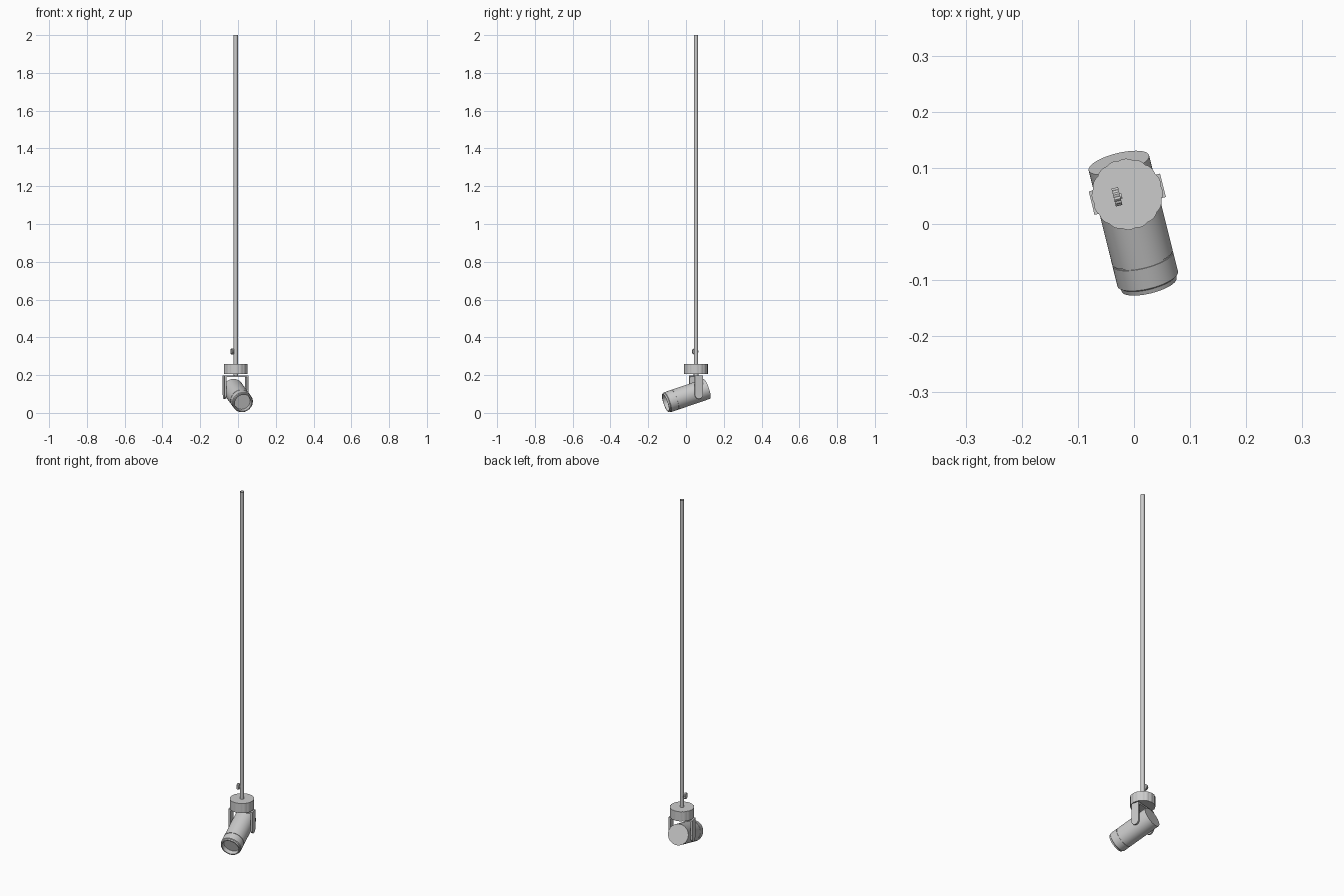
import bpy, bmesh
from math import sin, cos, pi, radians
from mathutils import Matrix, Vector

if "Cube" in bpy.data.objects:
    bpy.data.objects.remove(bpy.data.objects["Cube"])

YAW = Matrix.Translation((-0.012, 0.053, 0)) @ Matrix.Rotation(radians(14), 4, 'Z')


def finish(bm, name, smooth=True):
    bmesh.ops.remove_doubles(bm, verts=bm.verts, dist=1e-6)
    bmesh.ops.recalc_face_normals(bm, faces=bm.faces)
    me = bpy.data.meshes.new(name)
    bm.to_mesh(me)
    bm.free()
    ob = bpy.data.objects.new(name, me)
    bpy.context.collection.objects.link(ob)
    if smooth:
        bpy.ops.object.select_all(action='DESELECT')
        ob.select_set(True)
        bpy.context.view_layer.objects.active = ob
        bpy.ops.object.shade_smooth_by_angle(angle=radians(30))
    return ob


def lathe(name, profile, mat, n=48):
    """Spin (radius, height) points round local z."""
    bm = bmesh.new()
    rings = [[bm.verts.new(mat @ Vector((r * cos(2*pi*i/n), r * sin(2*pi*i/n), z)))
              for i in range(n)] if r else [bm.verts.new(mat @ Vector((0, 0, z)))]
             for r, z in profile]
    for a, b in zip(rings, rings[1:]):
        for i in range(n):
            j = (i + 1) % n
            if len(a) == 1:
                bm.faces.new((a[0], b[i], b[j]))
            elif len(b) == 1:
                bm.faces.new((a[i], a[j], b[0]))
            else:
                bm.faces.new((a[i], a[j], b[j], b[i]))
    return finish(bm, name)


def prism(name, outline, vec, mat):
    """Extrude a flat outline of 3D points along vec."""
    bm = bmesh.new()
    f = bm.faces.new([bm.verts.new(p) for p in outline])
    ext = bmesh.ops.extrude_face_region(bm, geom=[f], use_keep_orig=True)
    bmesh.ops.translate(bm, vec=vec,
                        verts=[v for v in ext['geom'] if isinstance(v, bmesh.types.BMVert)])
    bm.transform(mat)
    return finish(bm, name)


def lobed(r, amp, lobes, per):
    """Scalloped circle in local xy."""
    n = lobes * per
    return [((r - amp + 2*amp*abs(sin(pi*i/per))) * cos(2*pi*i/n),
             (r - amp + 2*amp*abs(sin(pi*i/per))) * sin(2*pi*i/n)) for i in range(n)]


# Suspension rod, open at the top
lathe("rod", [(0.011, 0.258), (0.011, 2.0)], YAW, 24)

# Scalloped housing and the short stem below it
prism("housing", [(x, y, 0.206) for x, y in lobed(0.0625, 0.001, 16, 6)],
      Vector((0, 0, 0.054)), YAW)
lathe("swivel_stem", [(0, 0.197), (0.012, 0.197), (0.012, 0.207), (0, 0.207)], YAW, 24)

# Yoke: top plate and two round-ended arms
W = 0.0215
prism("yoke_plate", [(-0.06, -W, 0.19), (0.06, -W, 0.19), (0.06, W, 0.19), (-0.06, W, 0.19)],
      Vector((0, 0, 0.009)), YAW)
for side, name in ((1, "yoke_arm_right"), (-1, "yoke_arm_left")):
    x = side * 0.056
    pts = [(x, -W, 0.199)]
    pts += [(x, -W * cos(pi*i/16), 0.096 - W * sin(pi*i/16)) for i in range(17)]
    pts += [(x, W, 0.199)]
    prism(name, pts, Vector((side * 0.0095, 0, 0)), YAW)

# Spotlight body with groove, chamfered lip and recessed lens
front, back = Vector((0.027, -0.108, 0.053)), Vector((-0.027, 0.109, 0.127))
d = front - back
L = d.length
R = 0.0555
aim = Matrix.Translation(back) @ d.to_track_quat('Z', 'Y').to_matrix().to_4x4()
lathe("lamp_body", [(0, 0), (R, 0), (R, L-0.053), (R-0.002, L-0.053), (R-0.002, L-0.050),
                    (R, L-0.050), (R, L-0.011), (R-0.004, L-0.008), (R-0.005, L),
                    (0.045, L), (0.043, L-0.022), (0, L-0.022)], aim, 64)

# Knurled thumb screw on the rod
screw = YAW @ Matrix.Translation((-0.010, 0, 0.325)) @ Matrix.Rotation(-pi/2, 4, 'Y')
lathe("thumb_screw_shank", [(0, 0), (0.005, 0), (0.005, 0.006), (0, 0.006)], screw, 16)
prism("thumb_screw_head", [(x, y, 0.003) for x, y in lobed(0.016, 0.0008, 12, 4)],
      Vector((0, 0, 0.012)), screw)
